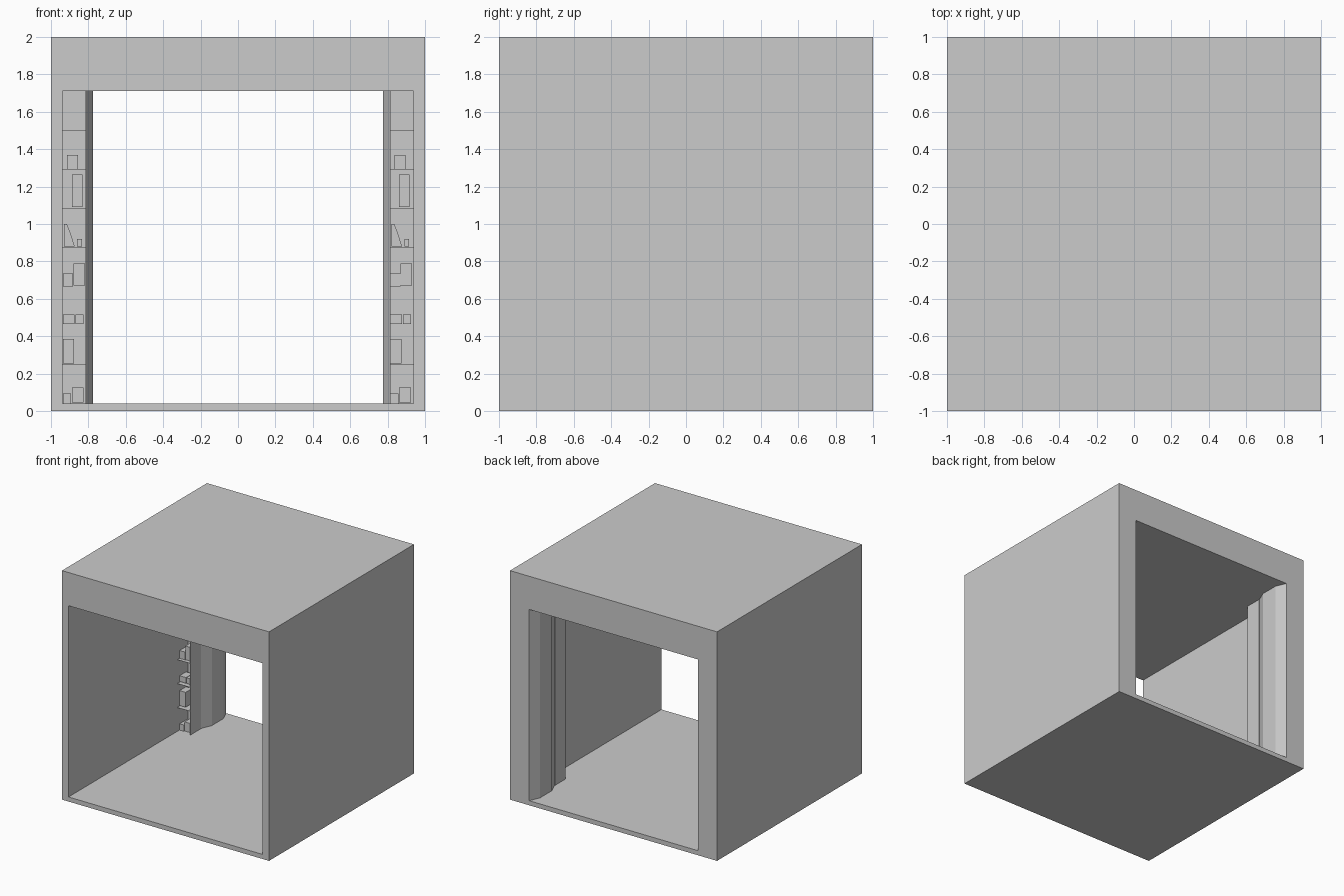
import bpy, bmesh

if "Cube" in bpy.data.objects:
    bpy.data.objects.remove(bpy.data.objects["Cube"])


def prism(name, pts, axis, a, b):
    """Extrude a closed 2D outline along y (points are x,z) or z (points are x,y)."""
    def co(p, t):
        return (p[0], t, p[1]) if axis == 'y' else (p[0], p[1], t)
    bm = bmesh.new()
    lo = [bm.verts.new(co(p, a)) for p in pts]
    hi = [bm.verts.new(co(p, b)) for p in pts]
    bm.faces.new(lo)
    bm.faces.new(hi)
    n = len(pts)
    for i in range(n):
        j = (i + 1) % n
        bm.faces.new((lo[i], lo[j], hi[j], hi[i]))
    bmesh.ops.recalc_face_normals(bm, faces=bm.faces)
    me = bpy.data.meshes.new(name)
    bm.to_mesh(me)
    bm.free()
    ob = bpy.data.objects.new(name, me)
    bpy.context.collection.objects.link(ob)
    return ob


def box(name, x0, x1, y0, y1, z0, z1):
    return prism(name, [(x0, z0), (x1, z0), (x1, z1), (x0, z1)], 'y', y0, y1)


IN, FLOOR, TOP = 0.937, 0.04, 1.71
FRONT, BACK = 0.50, 0.65

# room shell: square tube open at front and back
bm = bmesh.new()
outer = [(-1, 0), (1, 0), (1, 2), (-1, 2)]
inner = [(-IN, FLOOR), (IN, FLOOR), (IN, TOP), (-IN, TOP)]
rings = [[bm.verts.new((x, y, z)) for x, z in ring]
         for ring, y in ((outer, -1), (outer, 1), (inner, 1), (inner, -1))]
for k in range(4):
    r, s = rings[k], rings[(k + 1) % 4]
    for i in range(4):
        j = (i + 1) % 4
        bm.faces.new((r[i], r[j], s[j], s[i]))
bmesh.ops.recalc_face_normals(bm, faces=bm.faces)
mesh = bpy.data.meshes.new("room_shell")
bm.to_mesh(mesh)
bm.free()
bpy.context.collection.objects.link(bpy.data.objects.new("room_shell", mesh))

# small shelf items: x0, x1, z0, z1 (left side)
items = [(-.935, -.893, .04, .095), (-.888, -.825, .045, .125),
         (-.935, -.877, .255, .33), (-.935, -.877, .33, .385),
         (-.935, -.873, .465, .515), (-.869, -.825, .465, .515),
         (-.935, -.881, .665, .735), (-.88, -.819, .67, .79),
         (-.86, -.835, .88, .92), (-.888, -.832, 1.09, 1.265),
         (-.913, -.855, 1.295, 1.37)]

for s, side in ((-1, "left"), (1, "right")):
    # faceted jamb at the back opening
    prof = [(IN, BACK), (.815, BACK), (.775, .745), (.775, .905), (.815, 1), (IN, 1)]
    prism(side + "_jamb", [(s * x, y) for x, y in prof], 'z', FLOOR, TOP)
    # bookcase side panel and shelves in front of the jamb
    x0, x1 = sorted((s * .812, s * .815))
    box(side + "_case_side", x0, x1, FRONT, BACK, FLOOR, TOP)
    x0, x1 = sorted((s * .815, s * IN))
    for k in range(1, 8):
        z = FLOOR + k * .209
        box(side + "_shelf", x0, x1, FRONT, BACK, z - .002, z)
    # contents repeat by shifting, not mirroring
    dx = 0 if s < 0 else 1.75
    for a, b, c, d in items:
        box(side + "_shelf_item", a + dx, b + dx, .53, .62, c, d)
    lean = [(-.93, .88), (-.873, .88), (-.895, .95), (-.915, 1.0), (-.93, 1.0)]
    prism(side + "_leaning_item", [(x + dx, z) for x, z in lean], 'y', .53, .62)
